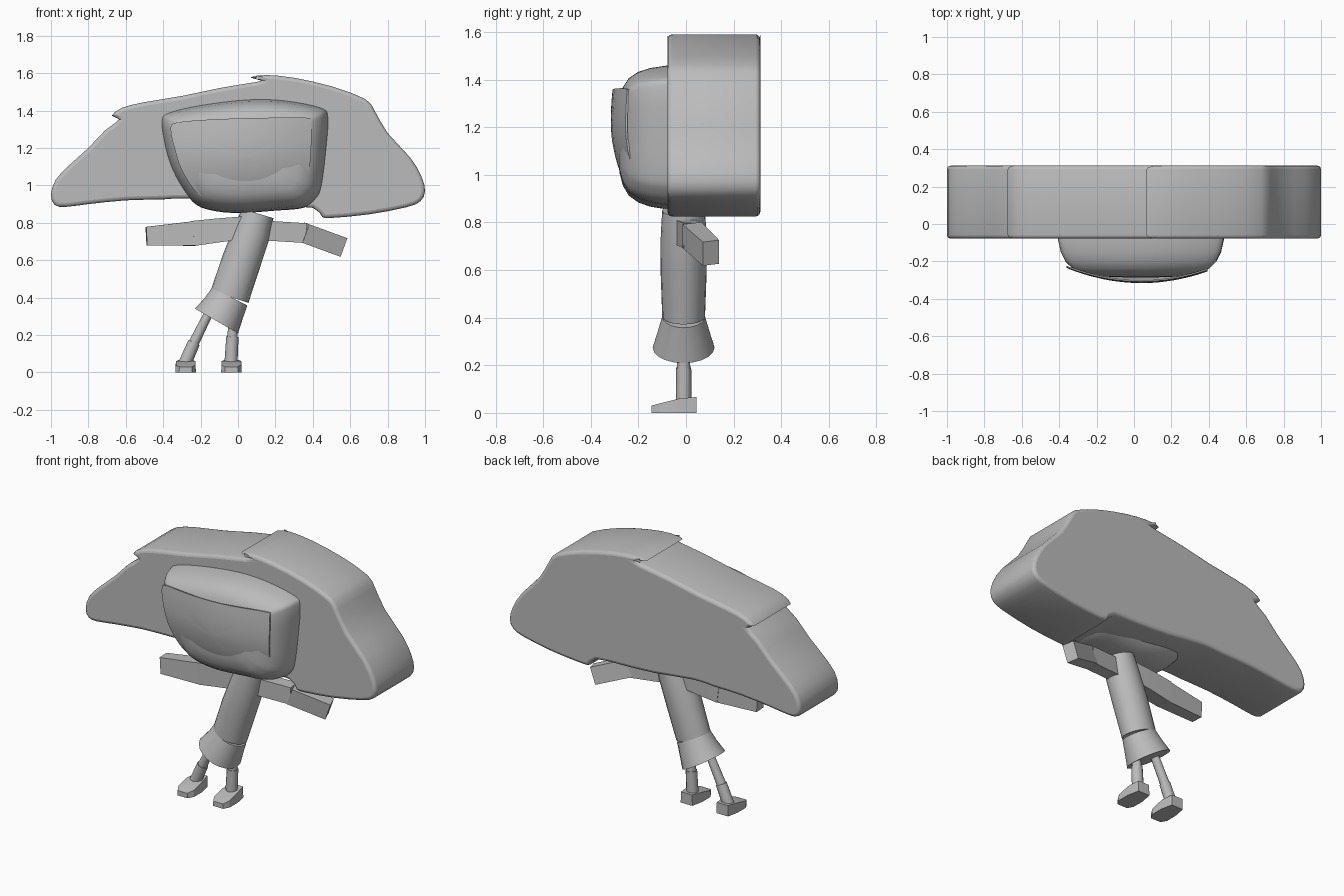
import bpy, bmesh, math
from mathutils import Vector

if "Cube" in bpy.data.objects:
    bpy.data.objects.remove(bpy.data.objects["Cube"])

grey = bpy.data.materials.new("plain grey")
grey.diffuse_color = (0.5, 0.5, 0.5, 1)
grey.use_nodes = True
grey.node_tree.nodes["Principled BSDF"].inputs["Base Color"].default_value = grey.diffuse_color


def smooth_loop(pts, sub=4):
    """Closed smooth curve through the 2D points."""
    out, n = [], len(pts)
    for i in range(n):
        a, b, c, d = (Vector(pts[(i + k) % n]) for k in (-1, 0, 1, 2))
        for k in range(sub):
            t = k / sub
            out.append(0.5 * (2 * b + (c - a) * t + (2 * a - 5 * b + 4 * c - d) * t ** 2
                              + (3 * b - a - 3 * c + d) * t ** 3))
    return out


def finish(ob, angle=35):
    ob.data.materials.clear()
    ob.data.materials.append(grey)
    bpy.ops.object.select_all(action='DESELECT')
    ob.select_set(True)
    bpy.context.view_layer.objects.active = ob
    bpy.ops.object.shade_smooth_by_angle(angle=math.radians(angle))
    return ob


def loft(name, rings, caps=(True, True), angle=35):
    bm = bmesh.new()
    vs = [[bm.verts.new(p) for p in r] for r in rings]
    n = len(vs[0])
    for r, s in zip(vs, vs[1:]):
        for i in range(n):
            j = (i + 1) % n
            bm.faces.new((r[i], r[j], s[j], s[i]))
    for r, cap in zip((vs[0], vs[-1]), caps):
        if cap:
            bm.faces.new(r)
    bmesh.ops.recalc_face_normals(bm, faces=bm.faces)
    me = bpy.data.meshes.new(name)
    bm.to_mesh(me)
    bm.free()
    ob = bpy.data.objects.new(name, me)
    bpy.context.collection.objects.link(ob)
    return finish(ob, angle)


def tube(name, path, n=20, angle=35):
    """Path of (x, y, z, half width, half depth); n=4 gives a box section."""
    rings, ph = [], math.pi / n if n == 4 else 0
    k = math.sqrt(2) if n == 4 else 1
    P = [Vector(p[:3]) for p in path]
    for i, p in enumerate(path):
        t = (P[min(i + 1, len(P) - 1)] - P[max(i - 1, 0)]).normalized()
        v = Vector((0, 1, 0))
        v = (v - t * v.dot(t)).normalized()
        u = v.cross(t)
        rings.append([P[i] + u * p[3] * k * math.cos(ph + q * math.tau / n)
                      + v * p[4] * k * math.sin(ph + q * math.tau / n) for q in range(n)])
    return loft(name, rings, angle=angle)


# hair: thick slab with overlapping locks and softened rim
hair_outline = [
    (-1, .95), (-.975, 1.03), (-.9, 1.11), (-.8, 1.2), (-.71, 1.295), (-.635, 1.352),
    (-.675, 1.372), (-.62, 1.415), (-.5, 1.445), (-.3, 1.478), (-.1, 1.52), (.05, 1.545),
    (.125, 1.56), (.065, 1.577), (.15, 1.59), (.3, 1.575), (.5, 1.53), (.68, 1.462),
    (.73, 1.4), (.8, 1.28), (.92, 1.15), (.98, 1.05), (1, .97), (.975, .915), (.9, .883),
    (.7, .845), (.5, .826), (.45, .832), (.4, .88), (.2, .89), (0, .9), (-.27, .93),
    (-.4, .925), (-.6, .92), (-.8, .9), (-.92, .885), (-.98, .895)]
cu = bpy.data.curves.new("hair", 'CURVE')
cu.dimensions, cu.fill_mode = '2D', 'BOTH'
rim = 0.02
cu.extrude, cu.bevel_depth, cu.bevel_resolution, cu.offset = .195 - rim, rim, 2, -rim
sp = cu.splines.new('POLY')
pts = smooth_loop(hair_outline, 2)
sp.points.add(len(pts) - 1)
for q, p in zip(sp.points, pts):
    q.co = (p.x, p.y, 0, 1)
sp.use_cyclic_u = True
tmp = bpy.data.objects.new("hair_curve", cu)
bpy.context.collection.objects.link(tmp)
me = bpy.data.meshes.new_from_object(tmp.evaluated_get(bpy.context.evaluated_depsgraph_get()))
bpy.data.objects.remove(tmp)
hair = bpy.data.objects.new("hair", me)
bpy.context.collection.objects.link(hair)
hair.rotation_euler.x = math.pi / 2
hair.location.y = .117
finish(hair, 50)

# head: rounded block lofted front to back
head = smooth_loop([
    (-.41, 1.35), (-.37, 1.39), (-.2, 1.43), (.05, 1.46), (.25, 1.455), (.45, 1.415),
    (.485, 1.36), (.475, 1.2), (.45, 1.0), (.42, .93), (.35, .88), (.2, .865), (0, .852),
    (-.15, .868), (-.24, .91), (-.32, 1.02), (-.37, 1.13), (-.4, 1.25)])
hc = Vector((.035, 1.17))
head_profile = [(-.285, .2), (-.28, .5), (-.265, .68), (-.24, .81), (-.2, .9), (-.15, .955),
                (-.08, .99), (0, 1), (.08, .98), (.15, .9), (.2, .75), (.22, .5)]
loft("head", [[(hc.x + (p.x - hc.x) * s, y, hc.y + (p.y - hc.y) * s) for p in head]
              for y, s in head_profile])

# face plate: thin curved shell in front of the head
face = smooth_loop([
    (-.36, 1.3), (-.33, 1.335), (-.15, 1.352), (.1, 1.36), (.36, 1.362), (.392, 1.33),
    (.388, 1.15), (.37, 1.0), (.32, .945), (.2, .928), (.05, .92), (-.13, .925),
    (-.22, .96), (-.3, 1.08), (-.34, 1.2)])


def face_y(x, z):
    drop = max(0, 1.22 - z)
    return -.316 + .5 * ((x - .04) ** 2) + .9 * drop ** 2 + .4 * max(0, z - 1.22) ** 2


rings = []
for back, scales in ((0, (.05, .3, .5, .7, .85, 1)), (.008, (1, .85, .7, .5, .3, .05))):
    for s in scales:
        ring = []
        for p in face:
            x, z = .04 + (p.x - .04) * s, 1.15 + (p.y - 1.15) * s
            ring.append((x, face_y(x, z) + back, z))
        rings.append(ring)
loft("face_plate", rings)

# leaning torso and flared skirt
tube("torso", [(.105, -.01, .85, .088, .09), (.075, -.01, .75, .1, .096),
               (.02, -.01, .6, .105, .097), (-.045, -.01, .405, .106, .09)])
tube("skirt", [(-.045, -.01, .405, .106, .09), (-.075, -.01, .345, .115, .108),
               (-.115, -.01, .275, .133, .13)])

# arms: boxy sleeve and hand
tube("right_arm", [(.12, -.005, .76, .053, .04), (.36, .03, .745, .053, .04)], 4, 20)
tube("right_hand", [(.35, .025, .747, .053, .042), (.555, .105, .672, .053, .036)], 4, 20)
tube("left_arm", [(.04, -.01, .775, .06, .05), (-.1, -.01, .76, .064, .048),
                  (-.24, -.015, .743, .067, .045)], 4, 20)
tube("left_hand", [(-.23, -.015, .743, .066, .043), (-.49, -.03, .728, .05, .037)], 4, 20)

# legs with boots, then wedge shoes
for side, top, knee, ankle, toe in (("left", (-.16, .31), (-.235, .16), (-.285, .045), -.28),
                                    ("right", (-.022, .3), (-.03, .19), (-.038, .045), -.035)):
    tube(side + "_leg", [(top[0], -.01, top[1], .024, .026), (knee[0], -.01, knee[1], .028, .028)], 12)
    tube(side + "_boot", [(knee[0], -.01, knee[1], .033, .032), (ankle[0], -.01, ankle[1], .035, .033)], 12)
    loft(side + "_shoe", [[(toe - w, y, 0), (toe + w, y, 0), (toe + w * .95, y, h), (toe - w * .95, y, h)]
                          for y, w, h in ((-.145, .035, .03), (-.11, .055, .04),
                                          (-.03, .055, .06), (.045, .04, .067))], angle=20)
